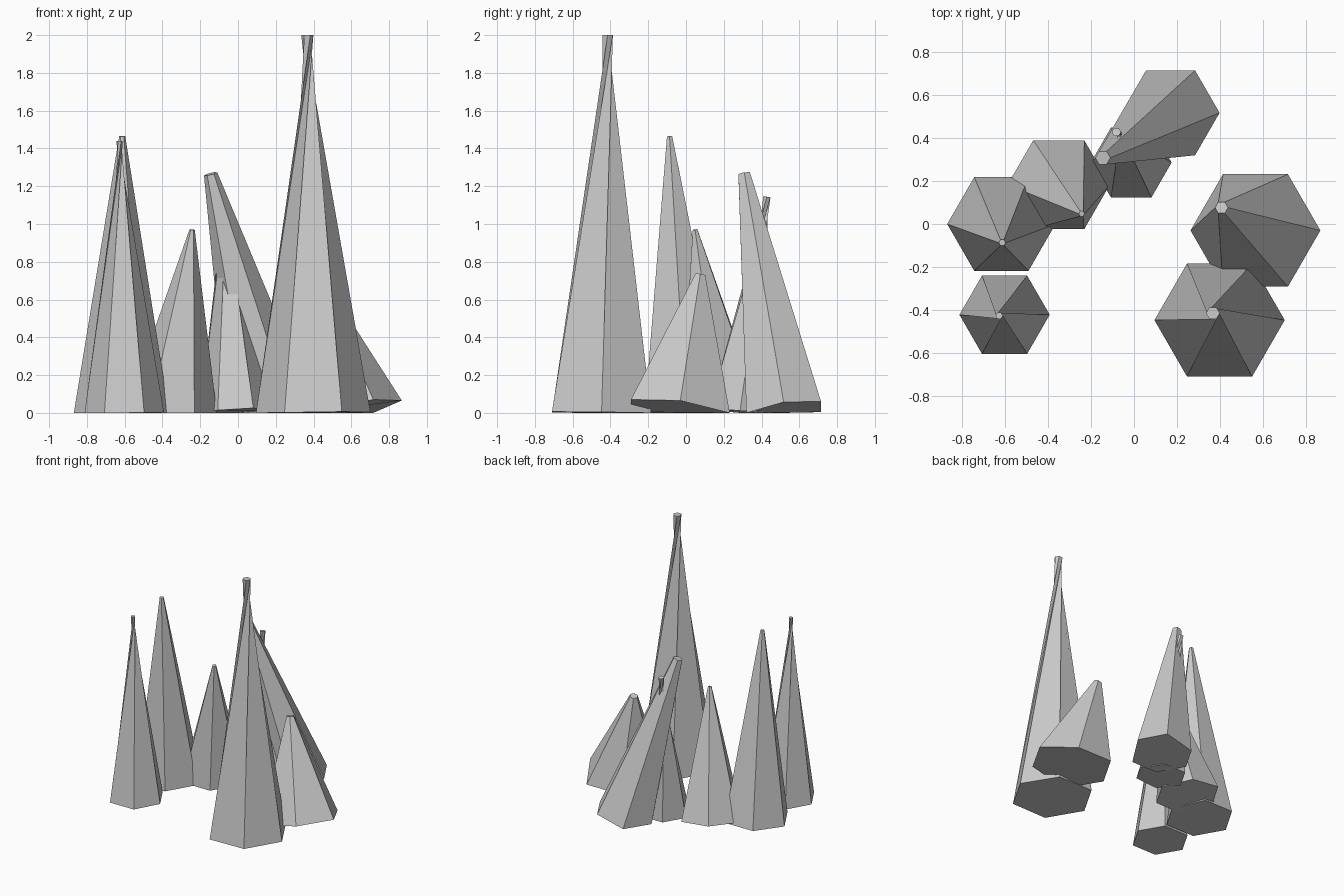
import bpy
import bmesh
from math import cos, sin, pi
from mathutils import Vector

old = bpy.data.objects.get("Cube")
if old:
    bpy.data.objects.remove(old, do_unlink=True)

# One grey stone colour
stone = bpy.data.materials.new("grey_stone")
stone.use_nodes = True
GREY = (0.6, 0.6, 0.6, 1)
stone.diffuse_color = GREY
stone.node_tree.nodes["Principled BSDF"].inputs["Base Color"].default_value = GREY


def hexagon(bm, centre, radius, axis):
    """Six-sided ring lying square to the axis, never below the ground."""
    ring = []
    for i in range(6):
        dx, dy = radius * cos(i * pi / 3), radius * sin(i * pi / 3)
        z = centre.z - (axis.x * dx + axis.y * dy) / axis.z
        ring.append(bm.verts.new((centre.x + dx, centre.y + dy, max(z, 0))))
    return ring


def spike(name, base, radius, tip, tip_radius):
    """Leaning six-sided spike; a negative tip radius crosses at a thin neck."""
    foot, top = Vector((*base, 0)), Vector(tip)
    bm = bmesh.new()
    low = hexagon(bm, foot, radius, top - foot)
    high = hexagon(bm, top, tip_radius, top - foot)
    for i in range(6):
        j = (i + 1) % 6
        bm.faces.new((low[i], low[j], high[j], high[i]))
    bm.faces.new(low[::-1])
    bm.faces.new(high)
    mesh = bpy.data.meshes.new(name)
    bm.to_mesh(mesh)
    bm.free()
    mesh.materials.append(stone)
    obj = bpy.data.objects.new(name, mesh)
    bpy.context.collection.objects.link(obj)


# Spikes with flat blunt tips
spike("left_spike", (-0.617, 0.0), 0.252, (-0.613, -0.087, 1.465), 0.016)
spike("middle_spike", (-0.35, 0.183), 0.238, (-0.243, 0.048, 0.97), 0.014)
spike("back_leaning_spike", (0.17, 0.517), 0.228, (-0.145, 0.308, 1.265), 0.035)
spike("short_leaning_spike", (0.565, -0.03), 0.302, (0.407, 0.076, 0.73), 0.03)

# Spikes with pinched necks and flared tips
spike("tall_spike", (0.398, -0.447), 0.303, (0.367, -0.415, 2.0), -0.032)
spike("front_left_spike", (-0.602, -0.422), 0.21, (-0.627, -0.427, 1.44), -0.017)
spike("back_small_spike", (-0.013, 0.286), 0.188, (-0.082, 0.428, 1.143), -0.022)
